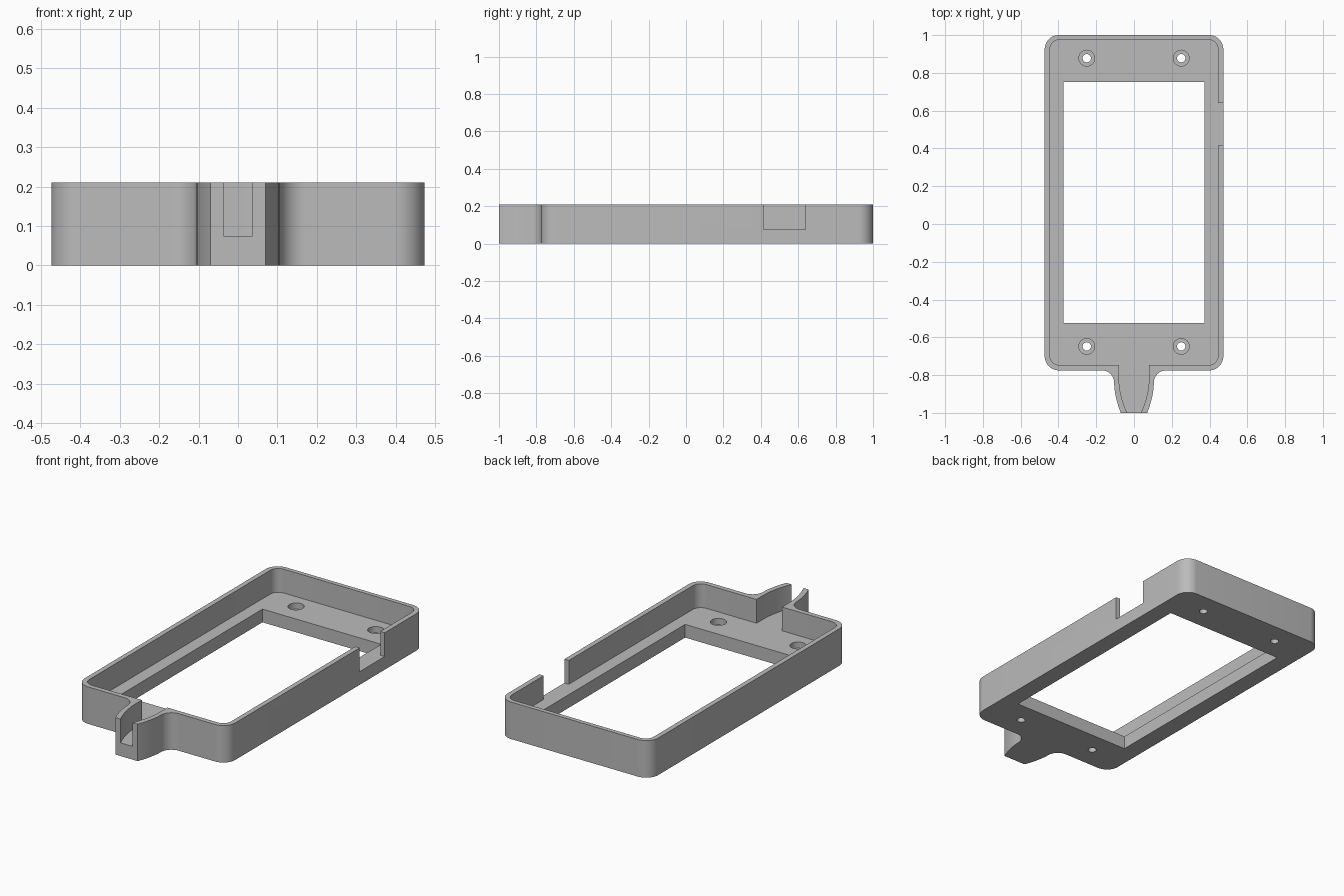
import bpy, bmesh, math
from mathutils import Vector
from mathutils.geometry import interpolate_bezier

cube = bpy.data.objects.get("Cube")
if cube:
    bpy.data.objects.remove(cube, do_unlink=True)

HEIGHT, FLOOR = 0.21, 0.075

grey = bpy.data.materials.new("plain grey")
grey.use_nodes = True
colour = (0.5, 0.5, 0.5, 1)
grey.diffuse_color = colour
grey.node_tree.nodes["Principled BSDF"].inputs["Base Color"].default_value = colour


def arc(cx, cy, r, start, end, steps=10):
    angles = [math.radians(start + (end - start) * i / steps) for i in range(steps + 1)]
    return [(cx + r * math.cos(a), cy + r * math.sin(a)) for a in angles]


def bezier(*points):
    return [(p.x, p.y) for p in interpolate_bezier(*[Vector(p) for p in points], 12)]


def mirrored(half):
    return [(-x, y) for x, y in reversed(half)]


def box(x0, x1, y0, y1):
    return [(x0, y0), (x1, y0), (x1, y1), (x0, y1)]


def prism(name, outline, z0, z1):
    bm = bmesh.new()
    face = bm.faces.new([bm.verts.new((x, y, z0)) for x, y in outline])
    top = bmesh.ops.extrude_face_region(bm, geom=[face])["geom"]
    bmesh.ops.translate(bm, vec=(0, 0, z1 - z0),
                        verts=[v for v in top if isinstance(v, bmesh.types.BMVert)])
    bmesh.ops.recalc_face_normals(bm, faces=bm.faces)
    mesh = bpy.data.meshes.new(name)
    bm.to_mesh(mesh)
    bm.free()
    mesh.materials.append(grey)
    obj = bpy.data.objects.new(name, mesh)
    bpy.context.collection.objects.link(obj)
    return obj


def cut(target, outline, z0, z1):
    cutter = prism("cutter", outline, z0, z1)
    cutter.hide_render = True
    mod = target.modifiers.new("cut", 'BOOLEAN')
    mod.operation, mod.solver, mod.object = 'DIFFERENCE', 'EXACT', cutter
    bpy.context.view_layer.objects.active = target
    bpy.ops.object.modifier_apply(modifier=mod.name)
    bpy.data.objects.remove(cutter, do_unlink=True)


# Outer shell with the flared cable neck at the front
neck = bezier((0.07, -1), (0.09, -0.95), (0.105, -0.89), (0.105, -0.84))[:-1]
half = (neck + arc(0.17, -0.84, 0.065, 180, 90)
        + arc(0.398, -0.7, 0.075, -90, 0) + arc(0.398, 0.925, 0.075, 0, 90))
tray = prism("enclosure_tray", half + mirrored(half), 0, HEIGHT)

# Cavity, cable channel and side notch share one floor
channel = [(0.037, -1.1)] + bezier((0.037, -1), (0.06, -0.95), (0.08, -0.88), (0.08, -0.81))
front = channel + [(0.08, -0.747)] + arc(0.395, -0.697, 0.05, -90, 0)
back = arc(0.395, 0.925, 0.05, 0, 90)
notch = [(0.445, 0.415), (0.6, 0.415), (0.6, 0.64), (0.445, 0.64)]
cut(tray, front + notch + back + mirrored(front + back), FLOOR, HEIGHT + 0.1)

# Rectangular window through the floor
cut(tray, box(-0.373, 0.373, -0.525, 0.752), -0.1, HEIGHT)

# Counterbored screw holes
for x in (-0.25, 0.25):
    for y in (-0.648, 0.878):
        cut(tray, arc(x, y, 0.022, 0, 360, 32)[:-1], -0.1, HEIGHT)
        cut(tray, arc(x, y, 0.042, 0, 360, 32)[:-1], 0.04, HEIGHT)

bpy.ops.object.select_all(action='DESELECT')
tray.select_set(True)
bpy.context.view_layer.objects.active = tray
bpy.ops.object.shade_smooth_by_angle(angle=math.radians(30))
